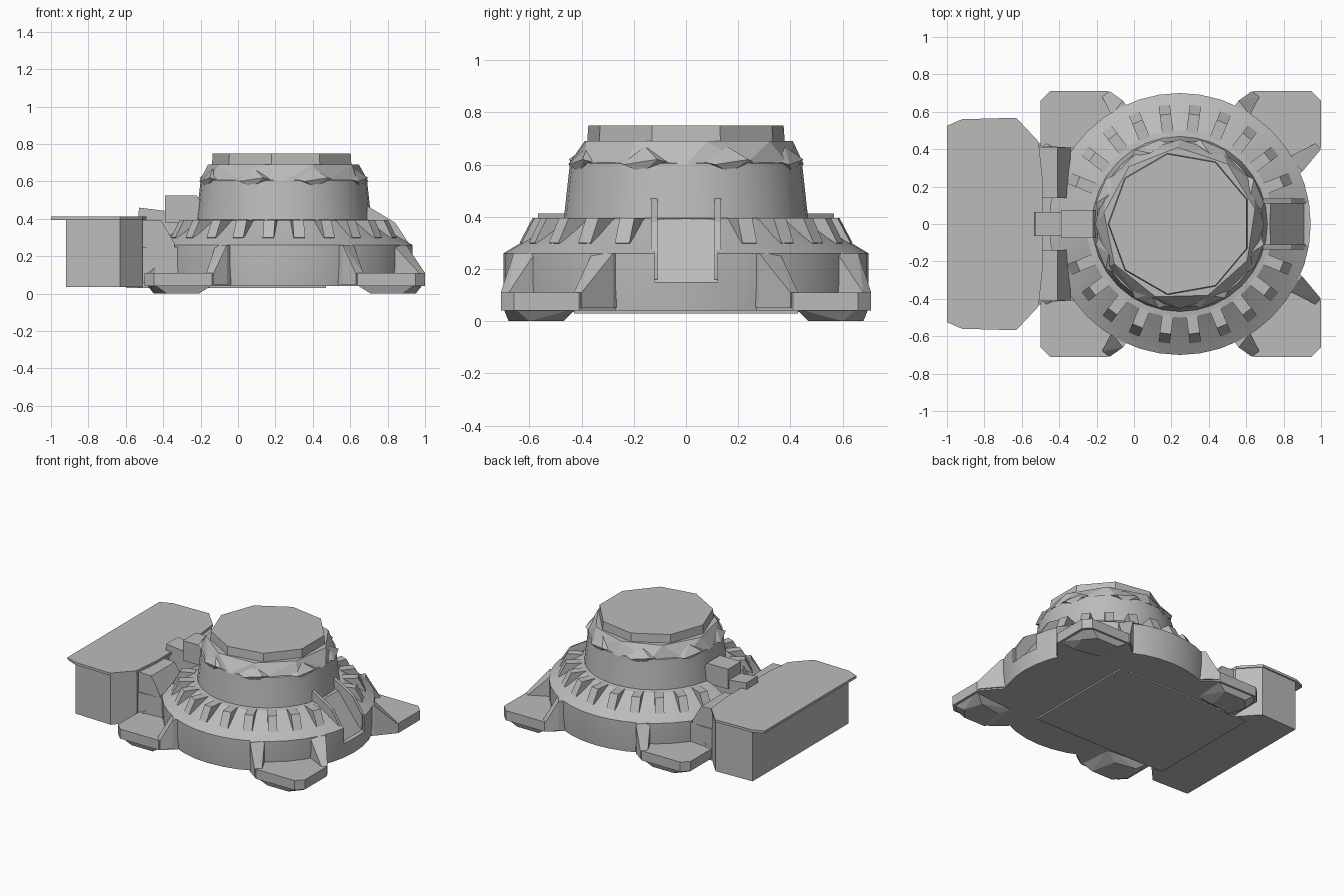
import bpy, bmesh
from math import sin, cos, pi, radians
from mathutils import Matrix, Vector

if "Cube" in bpy.data.objects:
    bpy.data.objects.remove(bpy.data.objects["Cube"], do_unlink=True)

CX = 0.245  # axis of the round body

grey = bpy.data.materials.new("plain grey")
grey.use_nodes = True
grey.diffuse_color = (0.5, 0.5, 0.5, 1)
grey.node_tree.nodes["Principled BSDF"].inputs["Base Color"].default_value = (0.5, 0.5, 0.5, 1)


def finish(name, bm, smooth=False):
    bmesh.ops.recalc_face_normals(bm, faces=bm.faces)
    mesh = bpy.data.meshes.new(name)
    bm.to_mesh(mesh)
    bm.free()
    mesh.materials.append(grey)
    ob = bpy.data.objects.new(name, mesh)
    bpy.context.collection.objects.link(ob)
    if smooth:
        bpy.ops.object.select_all(action='DESELECT')
        ob.select_set(True)
        bpy.context.view_layer.objects.active = ob
        bpy.ops.object.shade_smooth_by_angle(angle=radians(25))
    return ob


def hull(name, points):
    bm = bmesh.new()
    verts = [bm.verts.new(p) for p in points]
    res = bmesh.ops.convex_hull(bm, input=verts)
    spare = {g for g in res["geom_interior"] + res["geom_unused"] if isinstance(g, bmesh.types.BMVert)}
    bmesh.ops.delete(bm, geom=list(spare), context='VERTS')
    bmesh.ops.dissolve_limit(bm, angle_limit=0.01, verts=bm.verts, edges=bm.edges)
    return finish(name, bm)


def prism(name, outline, z0, z1):
    return hull(name, [(x, y, z) for x, y in outline for z in (z0, z1)])


def extrude_y(name, profile, y0, y1):
    return hull(name, [(x, y, z) for x, z in profile for y in (y0, y1)])


def ring(sides, r, z, turn=0.0):
    return [(CX + r * cos(turn + 2 * pi * i / sides), r * sin(turn + 2 * pi * i / sides), z)
            for i in range(sides)]


def lathe(name, profile, sides):
    bm = bmesh.new()
    loops = [[bm.verts.new(p) for p in ring(sides, r, z)] for r, z in profile]
    for a, b in zip(loops, loops[1:]):
        for i in range(sides):
            j = (i + 1) % sides
            bm.faces.new((a[i], a[j], b[j], b[i]))
    bm.faces.new(loops[0])
    bm.faces.new(loops[-1])
    return finish(name, bm, smooth=True)


# Round base with sloping shoulder, and the drum above it
base = lathe("round_base", [(0.69, 0.04), (0.70, 0.15), (0.70, 0.26), (0.60, 0.32), (0.50, 0.39), (0.44, 0.40)], 40)
lathe("drum", [(0.47, 0.38), (0.462, 0.45), (0.45, 0.56), (0.445, 0.605), (0.40, 0.62)], 32)
hull("drum_shoulder", ring(12, 0.452, 0.60) + ring(9, 0.41, 0.69, 0.2))
hull("top_cap", ring(9, 0.385, 0.68, 0.35) + ring(9, 0.38, 0.75, 0.35))

# Small wedges around the drum shoulder
for i in range(8):
    turn = Matrix.Translation((CX, 0, 0)) @ Matrix.Rotation(radians(22.5 + 45 * i), 4, 'Z')
    wedge = [(0.43, -0.10, 0.61), (0.43, 0.10, 0.61), (0.458, -0.07, 0.60),
             (0.458, 0.07, 0.62), (0.41, 0, 0.67), (0.44, 0, 0.57)]
    hull("shoulder_wedge", [turn @ Vector(p) for p in wedge])

# Notch with a ramp on the left side of the base
cutter = extrude_y("notch_cutter", [(0.70, 0.43), (0.91, 0.15), (1.1, 0.15), (1.1, 0.6), (0.70, 0.6)], -0.12, 0.12)
cutter.hide_render = True
cutter.hide_viewport = True
cut = base.modifiers.new("notch", 'BOOLEAN')
cut.operation = 'DIFFERENCE'
cut.solver = 'EXACT'
cut.object = cutter
for s in (-1, 1):
    extrude_y("notch_cheek", [(0.69, 0.36), (0.69, 0.47), (0.84, 0.38), (0.92, 0.26), (0.92, 0.16), (0.85, 0.2)],
              s * 0.11, s * 0.135)

# Ribs around the sloping shoulder, leaving gaps for the notch and bracket
for i in range(24):
    angle = 7.5 + 15 * i
    if abs(cos(radians(angle))) > 0.98:
        continue
    turn = Matrix.Translation((CX, 0, 0)) @ Matrix.Rotation(radians(angle), 4, 'Z')
    profile = [(0.49, 0.37), (0.49, 0.395), (0.59, 0.395), (0.64, 0.30), (0.60, 0.29)]
    hull("rib", [turn @ Vector((r, w, z)) for r, z in profile for w in (-0.03, 0.03)])

# Four feet, each with a pad, a tapered sole and two side fins
for sx in (-1, 1):
    for sy in (-1, 1):
        def at(u, v, z):
            return (0.25 + sx * u, sy * v, z)

        pad = [(0.75, 0.41), (0.75, 0.66), (0.70, 0.71), (0.39, 0.71), (0.29, 0.63), (0.63, 0.27)]
        hull("foot_pad", [at(u, v, z) for u, v in pad for z in (0.04, 0.11)])
        sole = [(0.74, 0.42), (0.74, 0.66), (0.70, 0.70), (0.38, 0.70), (0.40, 0.45)]
        tread = [(0.66, 0.47), (0.70, 0.60), (0.63, 0.68), (0.46, 0.68), (0.50, 0.50)]
        hull("foot_sole", [at(u, v, 0.05) for u, v in sole] + [at(u, v, 0) for u, v in tread])
        hull("front_back_fin", [at(u, v, z) for u, v, t in
                                ((0.28, 0.62, 0.26), (0.31, 0.66, 0.26), (0.38, 0.71, 0.11), (0.42, 0.68, 0.11),
                                 (0.37, 0.58, 0.26)) for z in (0.05, t)])
        hull("side_fin", [at(u, v, z) for u, v, t in
                          ((0.61, 0.25, 0.26), (0.65, 0.28, 0.26), (0.75, 0.40, 0.11), (0.72, 0.43, 0.11),
                           (0.58, 0.36, 0.26)) for z in (0.05, t)])

# Shoulder block joining the round base to the side box
prism("join_block", [(-0.52, -0.42), (-0.52, 0.42), (-0.2, 0.40), (-0.2, -0.40)], 0.04, 0.25)
for s in (-1, 1):
    extrude_y("join_ridge", [(-0.52, 0.2), (-0.52, 0.395), (-0.41, 0.39), (-0.34, 0.27), (-0.34, 0.2)],
              s * 0.14, s * 0.41)

# Side box with its overhanging lid
side = [(-0.92, 0.55), (-0.63, 0.56), (-0.51, 0.43)]
prism("side_box", [(x, s * y) for x, y in side for s in (-1, 1)], 0.035, 0.40)
lid = [(-1.0, 0.525), (-0.92, 0.56), (-0.63, 0.568), (-0.51, 0.44), (-0.49, 0.25)]
prism("box_lid", [(x, s * y) for x, y in lid for s in (-1, 1)], 0.395, 0.413)

# Bracket between box and drum
extrude_y("bracket_arm", [(-0.54, 0.2), (-0.53, 0.46), (-0.41, 0.435), (-0.2, 0.42), (-0.2, 0.2)], -0.065, 0.065)
extrude_y("bracket_tower", [(-0.39, 0.38), (-0.39, 0.525), (-0.22, 0.525), (-0.17, 0.45), (-0.17, 0.38)], -0.075, 0.075)

# Thin plate under the base
prism("bottom_plate", [(-0.6, -0.43), (0.47, -0.43), (0.47, 0.43), (-0.6, 0.43)], 0.03, 0.06)
